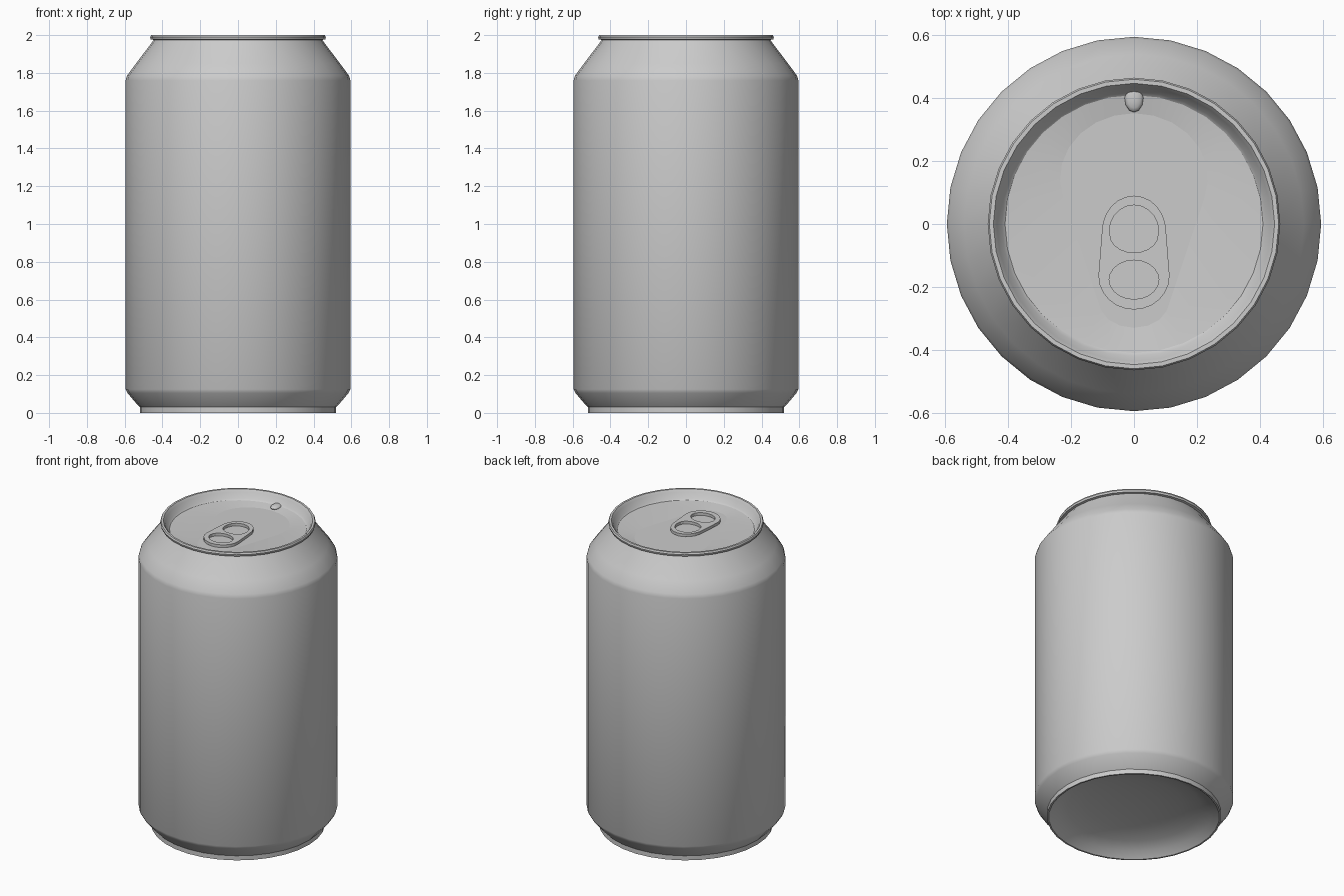
import bpy, bmesh
from math import sin, cos, pi, radians

if "Cube" in bpy.data.objects:
    bpy.data.objects.remove(bpy.data.objects["Cube"])

SIDES = 32


def finish(name, bm, smooth=True, angle=32):
    mesh = bpy.data.meshes.new(name)
    bm.to_mesh(mesh)
    bm.free()
    ob = bpy.data.objects.new(name, mesh)
    bpy.context.collection.objects.link(ob)
    bpy.ops.object.select_all(action='DESELECT')
    ob.select_set(True)
    bpy.context.view_layer.objects.active = ob
    if smooth:
        bpy.ops.object.shade_smooth_by_angle(angle=radians(angle))
    return ob


def revolve(name, profile):
    bm = bmesh.new()
    rings = [[bm.verts.new((r * sin(2 * pi * k / SIDES), r * cos(2 * pi * k / SIDES), z))
              for k in range(SIDES)] for r, z in profile]
    for a, b in zip(rings, rings[1:]):
        for k in range(SIDES):
            j = (k + 1) % SIDES
            bm.faces.new((a[k], b[k], b[j], a[j]))
    bmesh.ops.remove_doubles(bm, verts=bm.verts, dist=1e-4)
    bmesh.ops.recalc_face_normals(bm, faces=bm.faces)
    return finish(name, bm)


def arc(cy, rx, ry, start, end, steps, z):
    """Elliptical arc centred on (0, cy), angles in degrees, both ends included."""
    angles = [radians(start + (end - start) * i / steps) for i in range(steps + 1)]
    return [(rx * cos(a), cy + ry * sin(a), z) for a in angles]


def oval(cy, rx, ry, z, steps=20):
    return arc(cy, rx, ry, 0, 360, steps, z)[:-1]


def sheet(loops):
    """Upward-facing sheet: the first loop is the outline, the others are holes."""
    bm = bmesh.new()
    edges = []
    for loop in loops:
        vs = [bm.verts.new(p) for p in loop]
        edges += [bm.edges.new((vs[i - 1], vs[i])) for i in range(len(vs))]
    bmesh.ops.triangle_fill(bm, use_beauty=True, use_dissolve=False, edges=edges, normal=(0, 0, 1))
    for f in bm.faces:
        f.normal_update()
        if f.normal.z < 0:
            f.normal_flip()
    return bm


# Can wall: domed base, foot ring, body, tapered neck, rolled rim and inner rim wall
revolve("can_body", [
    (0, 0.11), (0.15, 0.105), (0.29, 0.09), (0.4, 0.065), (0.47, 0.035), (0.51, 0),
    (0.52, 0), (0.52, 0.03), (0.53, 0.04), (0.585, 0.105), (0.595, 0.125),
    (0.595, 1.76), (0.588, 1.785), (0.54, 1.85), (0.455, 1.962), (0.447, 1.975),
    (0.462, 1.978), (0.465, 1.99), (0.46, 2.0), (0.447, 2.0), (0.436, 1.985),
    (0.42, 1.95), (0.41, 1.942)])


# Teardrop panel outline, wide at the back
def teardrop(z):
    return (arc(0.145, 0.235, 0.207, -18, 198, 14, z)
            + arc(-0.25, 0.11, 0.08, 198, 342, 6, z))


# Lid deck sloping from the rim wall down to the panel
rim = [(0.41 * sin(2 * pi * k / SIDES), 0.41 * cos(2 * pi * k / SIDES), 1.942) for k in range(SIDES)]
finish("lid_deck", sheet([rim, teardrop(1.93)]))
finish("lid_panel", sheet([teardrop(1.93)]))

# Pull tab with two openings
Z = 1.952
outline = (arc(-0.025, 0.102, 0.115, 0, 180, 12, Z)
           + arc(-0.165, 0.113, 0.107, 180, 360, 12, Z))
upper = (arc(-0.02, 0.078, 0.08, 0, 180, 10, Z)
         + arc(-0.035, 0.076, 0.056, 180, 360, 10, Z))
tab = finish("pull_tab", sheet([outline, upper, oval(-0.177, 0.079, 0.062, Z)]), smooth=False)
solid = tab.modifiers.new("thickness", 'SOLIDIFY')
solid.thickness = 0.018
solid.offset = -1

# Small bead on the lid behind the panel
bm = bmesh.new()
bmesh.ops.create_uvsphere(bm, u_segments=12, v_segments=8, radius=1)
bmesh.ops.scale(bm, verts=bm.verts, vec=(0.03, 0.045, 0.014))
bmesh.ops.translate(bm, verts=bm.verts, vec=(0, 0.4, 1.94))
finish("lid_bead", bm, angle=60)
